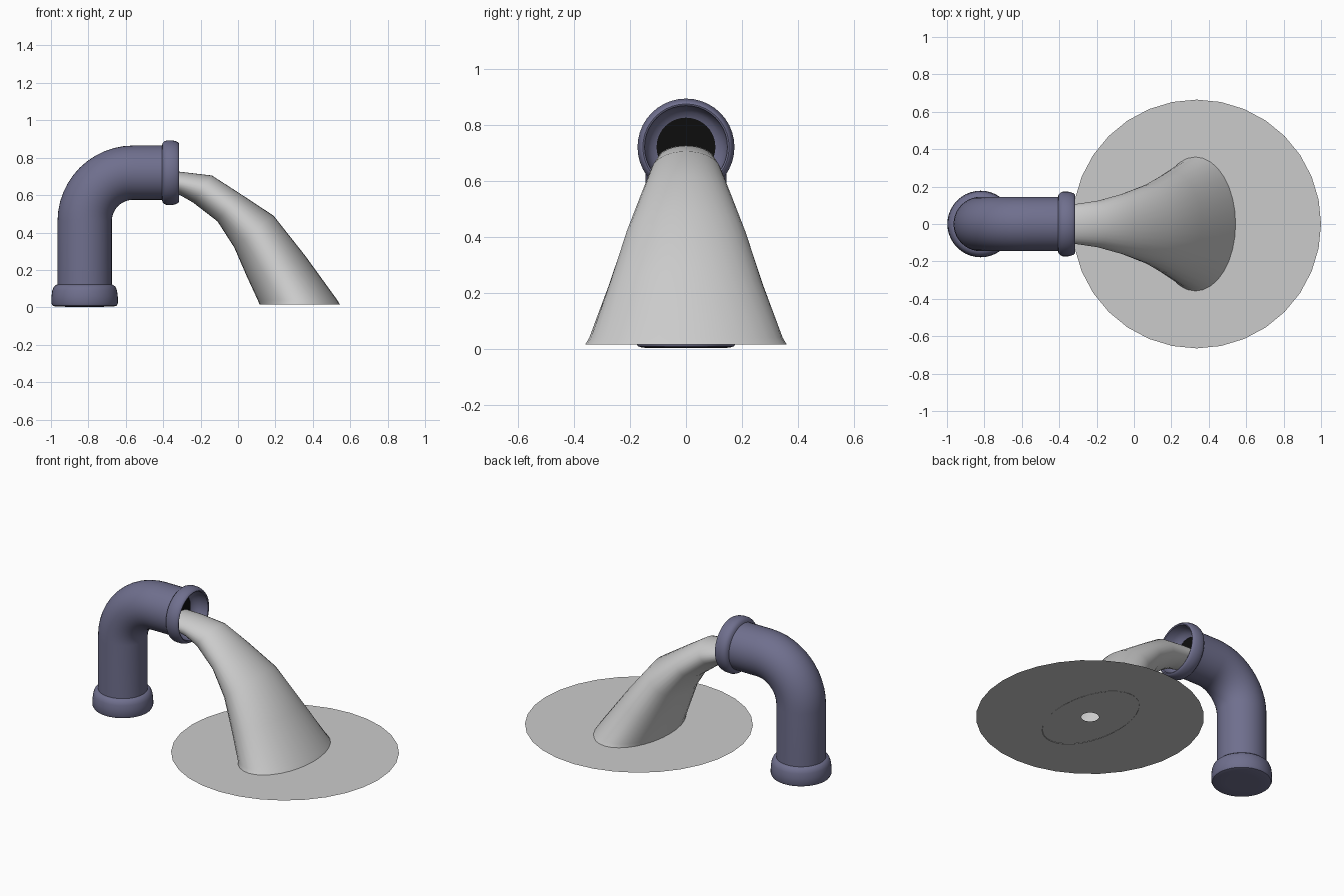
import bpy, bmesh
from math import pi, sin, cos, radians
from mathutils import Vector

if "Cube" in bpy.data.objects:
    bpy.data.objects.remove(bpy.data.objects["Cube"])


def material(name, rgb):
    m = bpy.data.materials.new(name)
    m.diffuse_color = (*rgb, 1)
    m.use_nodes = True
    m.node_tree.nodes["Principled BSDF"].inputs["Base Color"].default_value = m.diffuse_color
    return m


def loft(name, rings, sides, mat=None, cap_start=False, cap_end=False, angle=40):
    """Skin rings given as (centre, in-plane axis, half width in y)."""
    bm = bmesh.new()
    loops = []
    for c, u, w in rings:
        c, u = Vector(c), Vector(u)
        loops.append([bm.verts.new(c + u * cos(2 * pi * i / sides)
                                   + Vector((0, w * sin(2 * pi * i / sides), 0)))
                      for i in range(sides)])
    for a, b in zip(loops, loops[1:]):
        for i in range(sides):
            j = (i + 1) % sides
            bm.faces.new((a[i], a[j], b[j], b[i]))
    if cap_start:
        bm.faces.new(loops[0][::-1])
    if cap_end:
        bm.faces.new(loops[-1])
    me = bpy.data.meshes.new(name)
    bm.to_mesh(me)
    bm.free()
    ob = bpy.data.objects.new(name, me)
    bpy.context.collection.objects.link(ob)
    if mat:
        me.materials.append(mat)
    bpy.ops.object.select_all(action='DESELECT')
    ob.select_set(True)
    bpy.context.view_layer.objects.active = ob
    bpy.ops.object.shade_smooth_by_angle(angle=radians(angle))
    return ob


def pipe_ring(x, z, turn, r):
    """Round ring; turn 0 faces up, pi/2 faces +x."""
    return ((x, 0, z), (-r * cos(turn), 0, r * sin(turn)), r)


violet = material("pipe_violet", (0.16, 0.16, 0.27))
black = material("dark_inside", (0.004, 0.004, 0.004))

# Pipe: base collar, elbow, flange and funnel-shaped mouth in one skin
R = 0.145
rings = [pipe_ring(-0.82, z, 0, r) for z, r in (
    (0.003, 0.10), (0.004, 0.155), (0.009, 0.172), (0.022, 0.178), (0.06, 0.177),
    (0.09, 0.173), (0.11, 0.165), (0.12, 0.152), (0.122, R), (0.46, R))]
for k in range(1, 13):
    t = pi / 2 * k / 12
    rings.append(pipe_ring(-0.56 - 0.26 * cos(t), 0.46 + 0.26 * sin(t), t, R))
rings += [pipe_ring(x, 0.72, pi / 2, r) for x, r in (
    (-0.407, R), (-0.403, 0.158), (-0.393, 0.168), (-0.38, 0.173), (-0.352, 0.173),
    (-0.335, 0.169), (-0.325, 0.165), (-0.318, 0.16), (-0.315, 0.154), (-0.318, 0.148),
    (-0.37, 0.143), (-0.40, 0.125), (-0.41, 0.105), (-0.46, 0.105))]
loft("pipe", rings, 40, violet, cap_start=True)

# Dark plug deep in the mouth
loft("mouth_shadow", [pipe_ring(-0.412, 0.72, pi / 2, 0.001),
                      pipe_ring(-0.412, 0.72, pi / 2, 0.107)], 40, black)

# Water stream: upper edge point, lower edge point, half width
stream = [
    ((-0.43, 0.725), (-0.43, 0.63), 0.100),
    ((-0.31, 0.725), (-0.31, 0.60), 0.107),
    ((-0.14, 0.705), (-0.24, 0.56), 0.125),
    ((0.00, 0.615), (-0.11, 0.46), 0.163),
    ((0.19, 0.490), (-0.02, 0.32), 0.215),
    ((0.36, 0.275), (0.045, 0.17), 0.277),
    ((0.53, 0.040), (0.105, 0.04), 0.345),
    ((0.545, 0.015), (0.115, 0.015), 0.360)]
loft("water_stream",
     [(((a[0] + b[0]) / 2, 0, (a[1] + b[1]) / 2),
       ((a[0] - b[0]) / 2, 0, (a[1] - b[1]) / 2), w) for a, b, w in stream],
     32, angle=60)

# Splash pool: thin sheet with a small hole at its centre
loft("water_pool", [((0.335, 0, 0.018), (r, 0, 0), r)
                    for r in (0.665, 0.36, 0.052)], 32)
